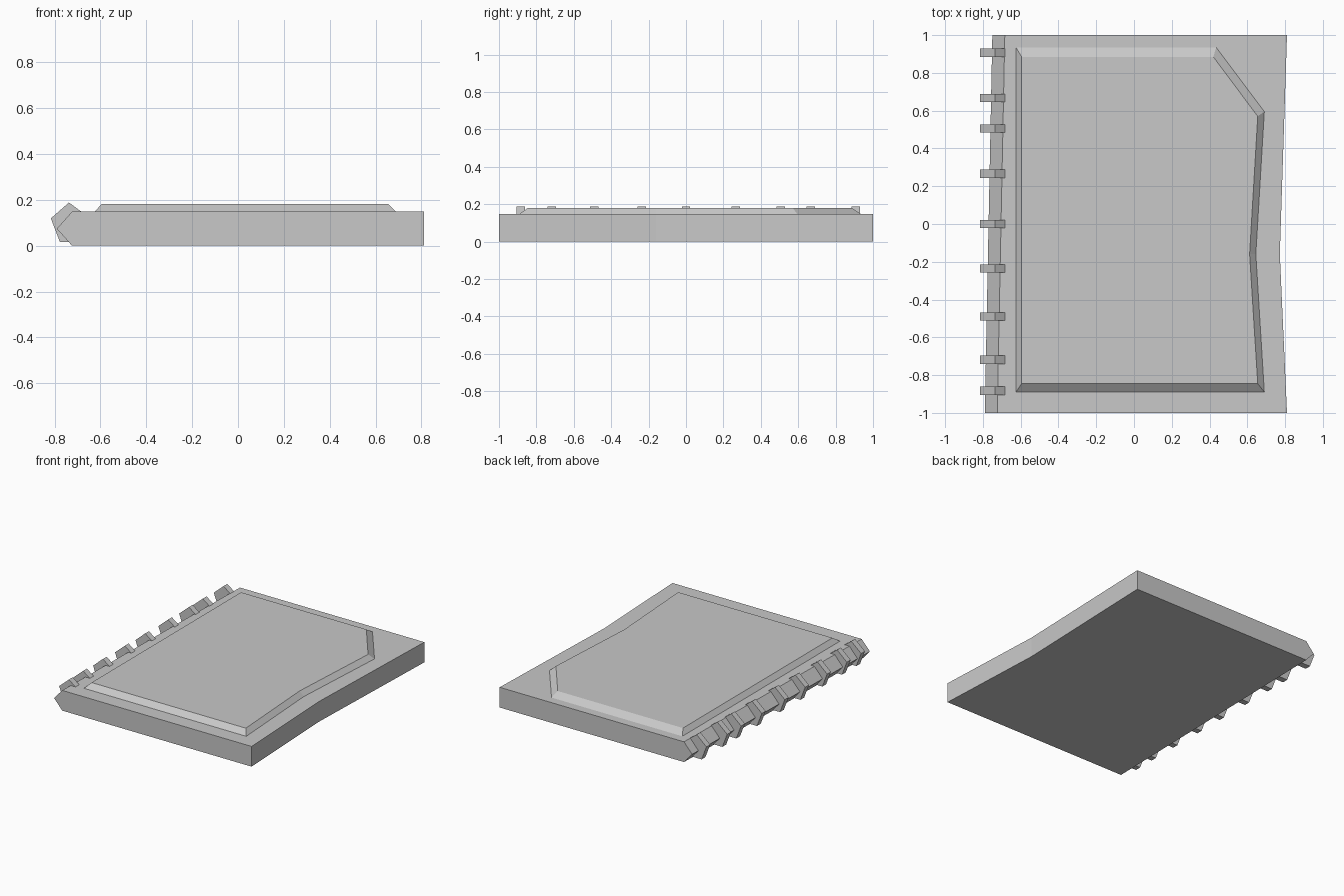
import bpy, bmesh, math

cube = bpy.data.objects.get("Cube")
if cube:
    bpy.data.objects.remove(cube, do_unlink=True)

grey = bpy.data.materials.new("plain_grey")
grey.use_nodes = True
grey.diffuse_color = (0.58, 0.58, 0.58, 1)
grey.node_tree.nodes["Principled BSDF"].inputs["Base Color"].default_value = grey.diffuse_color


def loft(name, sections, cap_start=True):
    """Skin a list of equal-length point loops and cap the ends."""
    bm = bmesh.new()
    loops = [[bm.verts.new(p) for p in sec] for sec in sections]
    for a, b in zip(loops, loops[1:]):
        for i in range(len(a)):
            j = (i + 1) % len(a)
            bm.faces.new((a[i], a[j], b[j], b[i]))
    if cap_start:
        bm.faces.new(loops[0][::-1])
    bm.faces.new(loops[-1])
    bmesh.ops.recalc_face_normals(bm, faces=bm.faces)
    # merge coplanar strips into clean flat faces
    bmesh.ops.dissolve_limit(bm, angle_limit=math.radians(0.5),
                             verts=bm.verts, edges=bm.edges)
    # an open shell must face upwards at its cap
    bm.normal_update()
    top = max(bm.faces, key=lambda f: f.calc_center_median().z)
    if top.normal.z < 0:
        bmesh.ops.reverse_faces(bm, faces=bm.faces)
    mesh = bpy.data.meshes.new(name)
    bm.to_mesh(mesh)
    bm.free()
    mesh.materials.append(grey)
    obj = bpy.data.objects.new(name, mesh)
    bpy.context.collection.objects.link(obj)
    return obj


TOP = 0.148
NOTCH = -0.16


# Book block: pointed spine on the right-hand side, notched fore edge
def block_section(y, fore):
    ridge = -0.77 + 0.02 * y
    edge = ridge + 0.066
    return [(edge, y, 0), (fore, y, 0), (fore, y, TOP), (edge, y, TOP),
            (ridge, y, TOP / 2)]


loft("book_block", [block_section(-1, 0.81), block_section(NOTCH, 0.772),
                    block_section(1, 0.81)])

# Raised cover panel with bevelled rim and one clipped corner
rim = [(-0.625, -0.89), (0.69, -0.89), (0.645, NOTCH), (0.69, 0.595),
       (0.435, 0.935), (-0.625, 0.935)]
face = [(-0.595, -0.845), (0.655, -0.845), (0.612, NOTCH), (0.655, 0.57),
        (0.42, 0.885), (-0.595, 0.885)]
loft("cover_panel", [[(x, y, TOP) for x, y in rim],
                     [(x, y, 0.181) for x, y in face]], cap_start=False)

# Binding rings wrapped around the spine
ring = [(-0.68, TOP - 0.002), (-0.737, 0.188), (-0.816, 0.119),
        (-0.777, 0.017), (-0.7, 0.017)]
for n, y in enumerate((-0.883, -0.718, -0.49, -0.236, 0, 0.266, 0.506, 0.667, 0.907)):
    loft(f"binding_ring_{n + 1}", [[(x, y + side * 0.022, z) for x, z in ring]
                                   for side in (-1, 1)])
